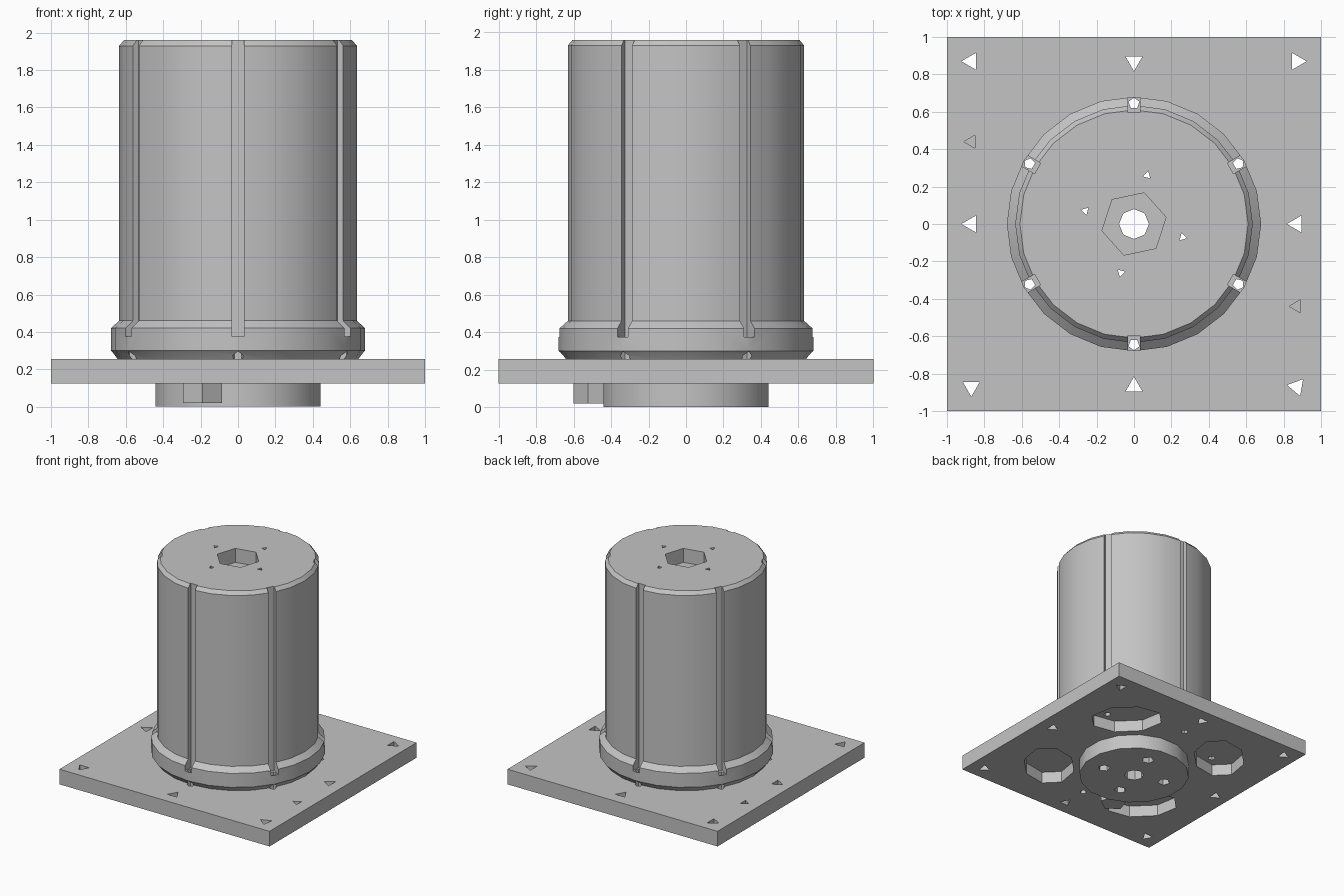
import bpy, bmesh
from math import pi, cos, sin, radians
from mathutils import Matrix

cube = bpy.data.objects.get("Cube")
if cube:
    bpy.data.objects.remove(cube)

grey = bpy.data.materials.new("plain grey")
grey.use_nodes = True
grey.diffuse_color = (0.55, 0.55, 0.55, 1)
grey.node_tree.nodes["Principled BSDF"].inputs["Base Color"].default_value = (0.55, 0.55, 0.55, 1)


def link(name, bm):
    bmesh.ops.recalc_face_normals(bm, faces=bm.faces)
    mesh = bpy.data.meshes.new(name)
    bm.to_mesh(mesh)
    bm.free()
    mesh.materials.append(grey)
    obj = bpy.data.objects.new(name, mesh)
    bpy.context.collection.objects.link(obj)
    return obj


def lathe(name, profile, sides, turn=0.0):
    """Closed solid from stacked rings of (radius, height)."""
    bm = bmesh.new()
    rings = []
    for r, z in profile:
        rings.append([bm.verts.new((r * cos(2 * pi * i / sides + turn),
                                    r * sin(2 * pi * i / sides + turn), z))
                      for i in range(sides)])
    for low, high in zip(rings, rings[1:]):
        for i in range(sides):
            j = (i + 1) % sides
            bm.faces.new((low[i], low[j], high[j], high[i]))
    bm.faces.new(rings[0][::-1])
    bm.faces.new(rings[-1])
    return link(name, bm)


def prism(name, x, y, r, z0, z1, sides, turn=0.0, squash=1.0, spin=0.0):
    obj = lathe(name, [(r, z0), (r, z1)], sides, turn)
    obj.data.transform(Matrix.Translation((x, y, 0)) @ Matrix.Rotation(spin, 4, "Z")
                       @ Matrix.Diagonal((squash, 1, 1, 1)))
    return obj


def box(name, size, centre, spin=0.0):
    bm = bmesh.new()
    bmesh.ops.create_cube(bm, size=1, matrix=Matrix.Rotation(spin, 4, "Z")
                          @ Matrix.Translation(centre) @ Matrix.Diagonal((*size, 1)))
    return link(name, bm)


def carve(obj, cutters):
    """Subtract every cutter and bake the result."""
    for c in cutters:
        mod = obj.modifiers.new("cut", "BOOLEAN")
        mod.operation = "DIFFERENCE"
        mod.solver = "EXACT"
        mod.object = c
    graph = bpy.context.evaluated_depsgraph_get()
    baked = bpy.data.meshes.new_from_object(obj.evaluated_get(graph))
    obj.modifiers.clear()
    obj.data = baked


# Solid parts
plate = box("base_plate", (2, 2, 0.13), (0, 0, 0.19))
body = lathe("housing", [(0.64, 0.25), (0.67, 0.29), (0.68, 0.30), (0.68, 0.42),
                         (0.635, 0.46), (0.635, 1.93), (0.61, 1.96)], 24)
boss = lathe("bottom_boss", [(0.45, 0.0), (0.45, 0.13)], 16, pi / 16)
tab = prism("boss_tab", -0.19, -0.49, 0.11, 0.02, 0.13, 5, -pi / 2)

# Centre bore and the four small holes around it
bore = [prism("bore_cutter", 0, 0, 0.08, -0.1, 2.1, 8)]
counterbores = []
for k in range(4):
    a = radians(75 + 90 * k)
    x, y = 0.27 * cos(a), 0.27 * sin(a)
    bore.append(prism("pin_cutter", x, y, 0.024, -0.1, 2.1, 3, a))
    counterbores.append(prism("counterbore_cutter", x, y, 0.05, -0.1, 0.08, 5, a))

# Hexagonal socket in the top
socket = prism("socket_cutter", 0, 0, 0.175, 1.84, 2.1, 6, radians(12))

# Six vertical grooves, each with a fixing hole below
grooves, fixings = [], []
for k in range(6):
    a = radians(30 + 60 * k)
    grooves.append(box("groove_cutter", (0.2, 0.065, 2), (0.695, 0, 1.375), a))
    fixings.append(prism("fixing_cutter", 0.645 * cos(a), 0.645 * sin(a), 0.03, -0.1, 0.5, 5, a))

# Triangular mounting holes through the plate: x, y, pointing angle
holes = [(-1, 1, 180), (1, 1, 0), (-1, -1, -90), (1, -1, 50),
         (0, 1, -90), (0, -1, 90), (-1, 0, 180), (1, 0, 180)]
mounts = [prism("mount_cutter", 0.87 * x, 0.87 * y, 0.053, 0, 0.4, 3, radians(t))
          for x, y, t in holes]
for s, t in ((-1, 60), (1, -60)):
    mounts.append(prism("blind_cutter", 0.87 * s, -0.44 * s, 0.04, 0.17, 0.4, 3, radians(t)))

# Oval pockets under the plate, one toward each corner
pockets = []
for k in range(4):
    a = radians(45 + 90 * k)
    pockets.append(prism("pocket_cutter", 0.7 * cos(a), 0.7 * sin(a), 0.3, 0, 0.225, 8,
                         pi / 8, 0.7, a))

carve(plate, mounts + pockets + fixings + bore)
carve(body, grooves + fixings + bore + [socket])
carve(boss, bore + counterbores)

for c in mounts + pockets + fixings + bore + grooves + counterbores + [socket]:
    bpy.data.objects.remove(c)

# Smooth the round walls, keep edges crisp
bpy.ops.object.select_all(action="DESELECT")
for obj in (body, boss):
    obj.select_set(True)
bpy.context.view_layer.objects.active = body
bpy.ops.object.shade_smooth_by_angle(angle=radians(25))
